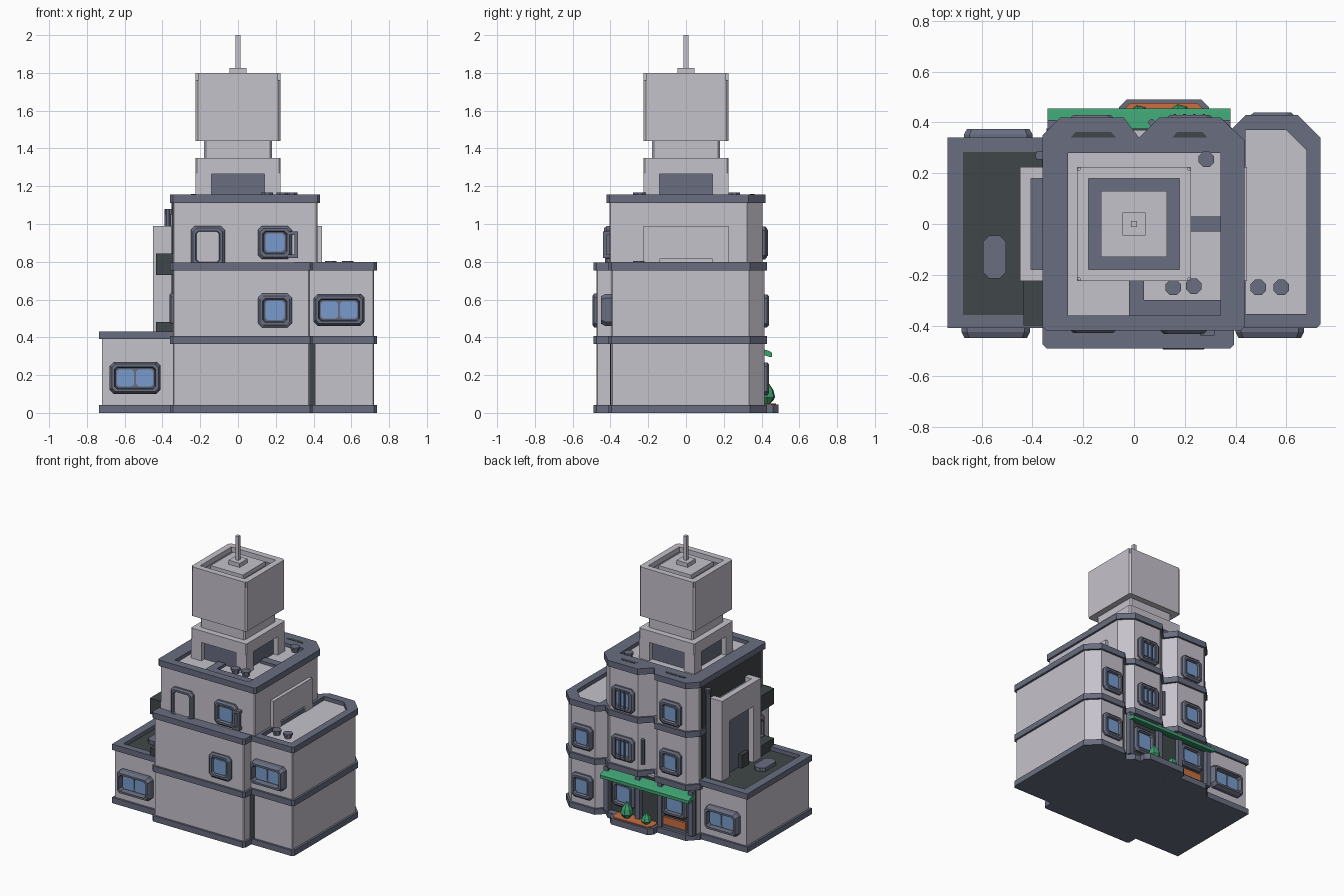
import bpy, math
from mathutils import Matrix, Vector

if "Cube" in bpy.data.objects:
    bpy.data.objects.remove(bpy.data.objects["Cube"])

def material(name, c):
    m = bpy.data.materials.new(name)
    m.diffuse_color = (*c, 1)
    m.use_nodes = True
    m.node_tree.nodes["Principled BSDF"].inputs["Base Color"].default_value = m.diffuse_color
    return m

WALL = material("pale wall", (.56, .54, .60))
TRIM = material("slate trim", (.138, .153, .216))
DARK = material("dark roof", (.051, .061, .065))
GLASS = material("blue glass", (.19, .33, .61))
GREEN = material("green", (.048, .352, .162))
ORANGE = material("orange", (.58, .156, .053))

def mesh(name, verts, faces, mat):
    me = bpy.data.meshes.new(name)
    me.from_pydata(verts, [], faces)
    me.materials.append(mat)
    ob = bpy.data.objects.new(name, me)
    bpy.context.collection.objects.link(ob)
    return ob

def prism(name, poly, z0, z1, mat):
    n = len(poly)
    v = [(x, y, z) for z in (z0, z1) for x, y in poly]
    f = [tuple(reversed(range(n))), tuple(range(n, 2 * n))]
    f += [(i, (i + 1) % n, n + (i + 1) % n, n + i) for i in range(n)]
    return mesh(name, v, f, mat)

def rect(x0, x1, y0, y1, c=0):
    if not c:
        return [(x0, y0), (x1, y0), (x1, y1), (x0, y1)]
    return [(x0 + c, y0), (x1 - c, y0), (x1, y0 + c), (x1, y1 - c),
            (x1 - c, y1), (x0 + c, y1), (x0, y1 - c), (x0, y0 + c)]

def box(name, x0, x1, y0, y1, z0, z1, mat, c=0):
    return prism(name, rect(x0, x1, y0, y1, c), z0, z1, mat)

def inset(poly, d):
    # mitred inward offset of a counter-clockwise outline
    out = []
    for i, p in enumerate(poly):
        p, a, b = Vector(p), Vector(poly[i - 1]), Vector(poly[(i + 1) % len(poly)])
        e, g = (p - a).normalized(), (b - p).normalized()
        n1, n2 = Vector((-e.y, e.x)), Vector((-g.y, g.x))
        out.append(tuple(p + (n1 + n2) * d / (1 + n1.dot(n2))))
    return out

def recess(ob, poly, z, top):
    # sunken roof: cut a well in the trim and lay a dark floor
    cut = prism(ob.name + "_cutter", poly, z, top + .1, TRIM)
    cut.hide_render = True
    cut.hide_viewport = True
    m = ob.modifiers.new("well", 'BOOLEAN')
    m.operation, m.object, m.solver = 'DIFFERENCE', cut, 'EXACT'
    prism(ob.name + "_floor", inset(poly, .0005), z - .002, z + .004, DARK)

def window(name, x, y, z, w, h, angle, panes=1, d=.03, fill=GLASS, border=.04):
    M = Matrix.Translation((x, y, z)) @ Matrix.Rotation(angle, 4, 'Z')
    loops = [(0, 0), (0, .55 * d), (.012, d), (.026, d), (.032, .35 * d)]
    v, f = [], []
    for s, dep in loops:
        a, b = w / 2 - s, h / 2 - s
        v += [(px, -dep, pz) for px, pz in rect(-a, a, -b, b, .022 - s * .3)]
    for k in range(len(loops) - 1):
        f += [(k * 8 + i, k * 8 + (i + 1) % 8, k * 8 + 8 + (i + 1) % 8, k * 8 + 8 + i) for i in range(8)]
    f.append(tuple(range(32, 40)))
    parts = [mesh(name + "_frame", v, f, TRIM)]
    pw = (w - 2 * border - .012 * (panes - 1)) / panes
    for i in range(panes):
        x0 = -w / 2 + border + i * (pw + .012)
        ph = h / 2 - border
        p = rect(x0, x0 + pw, -ph, ph, .012)
        v = [(a, -dd, b) for dd in (.35 * d, .35 * d + .006) for a, b in p]
        f = [tuple(range(8, 16))] + [(j, (j + 1) % 8, 8 + (j + 1) % 8, 8 + j) for j in range(8)]
        parts.append(mesh(name + "_pane", v, f, fill))
    for o in parts:
        o.data.transform(M)

def cylinder(name, x, y, z0, z1, r, mat, n=8):
    return prism(name, [(x + r * math.cos(math.tau * (i + .5) / n), y + r * math.sin(math.tau * (i + .5) / n))
                        for i in range(n)], z0, z1, mat)

# outlines of each volume (trim outline, walls sit slightly inside)
bays = [(.34, .42), (.10, .42), (.02, .34), (-.04, .42), (-.29, .42), (-.36, .35)]
third = [(-.36, -.405), (-.345, -.42), (.42, -.42), (.435, -.405), (.435, .33)] + bays
main = [(-.36, -.475), (-.345, -.49), (.38, -.49), (.395, -.475), (.395, .37)] + bays
right = [(.30, -.41), (.72, -.41), (.735, -.395), (.735, .34), (.645, .43), (.44, .43), (.38, .37), (.30, .37)]
left = rect(-.735, -.30, -.41, .34)

# ground floor and second floor
shop = main[:4] + [(.395, .385), (-.36, .385)]
prism("ground_floor_wall", inset(shop, .015), .02, .38, WALL)
prism("second_floor_wall", inset(main, .015), .38, .77, WALL)
prism("right_wing_wall", inset(right, .015), .02, .77, WALL)
prism("left_wing_wall", inset(left, .015), .02, .40, WALL)
for nm, o in (("main", main), ("right_wing", right)):
    prism(nm + "_base", o, 0, .042, TRIM)
    prism(nm + "_mid_trim", o, .365, .407, TRIM)
prism("left_wing_base", left, 0, .042, TRIM)
prism("main_roof_trim", main, .755, .797, TRIM)
rt = prism("right_wing_roof", right, .755, .798, TRIM)
recess(rt, [(.44, -.355), (.68, -.355), (.68, .29), (.60, .37), (.44, .37)], .765, .798)
lt = prism("left_wing_roof", left, .39, .432, TRIM)
recess(lt, rect(-.675, -.362, -.36, .285), .40, .432)
box("gap_shadow_panel", .375, .41, -.402, -.396, .042, .365, DARK)

# third floor
prism("third_floor_wall", inset(third, .015), .78, 1.13, WALL)
tt = prism("third_floor_roof", third, 1.112, 1.156, TRIM)
recess(tt, rect(-.26, .34, -.36, .28), 1.12, 1.156)
box("roof_beam_front", -.02, .04, -.365, -.2, 1.115, 1.15, TRIM)
box("roof_beam_side", .2, .345, -.03, .03, 1.115, 1.15, TRIM)
box("roof_beam_corner", .04, .345, -.365, -.30, 1.115, 1.15, TRIM)
for i, (a, b) in enumerate(((-.25, -.07), (.15, .29))):
    prism("bay_roof_inlay_%d" % i, [(a, .34), (b, .34), (b - .02, .362), (a + .02, .362)], 1.15, 1.158, DARK)

# tower with four legs, neck, head and mast
box("tower_core", -.18, .18, -.18, .18, 1.12, 1.44, WALL, .01)
box("tower_panel", -.19, .19, -.19, .19, 1.12, 1.27, TRIM)
for sx in (-1, 1):
    for sy in (-1, 1):
        xs, ys = sorted((sx * .14, sx * .225)), sorted((sy * .14, sy * .225))
        box("tower_leg", *xs, *ys, 1.12, 1.27, WALL)
box("tower_beam", -.225, .225, -.225, .225, 1.265, 1.35, WALL, .008)
box("tower_head", -.225, .225, -.225, .225, 1.44, 1.76, WALL, .012)
box("tower_head_floor", -.19, .19, -.19, .19, 1.755, 1.764, TRIM)
for s in (-1, 1):
    a, b = sorted((s * .18, s * .225))
    box("tower_rim_x", a, b, -.213, .213, 1.76, 1.80, WALL)
    box("tower_rim_y", -.213, .213, a, b, 1.76, 1.80, WALL)
box("tower_cap", -.13, .13, -.13, .13, 1.76, 1.795, WALL)
box("mast_base", -.045, .045, -.045, .045, 1.79, 1.825, WALL)
box("mast", -.012, .012, -.012, .012, 1.82, 2.0, WALL)

# side portal on the left and matching slab on the right
for s in (-1, 1):
    a, b = sorted((s * .14, s * .225))
    box("portal_leg", -.45, -.33, a, b, .40, .95, WALL)
    box("portal_rim_end", -.45, -.34, *sorted((s * .18, s * .225)), .95, .99, WALL)
    box("right_slab_leg", .40, .445, a, b, .77, .82, WALL)
box("portal_beam", -.45, -.33, -.225, .225, .815, .95, WALL)
box("portal_panel", -.41, -.33, -.145, .145, .40, .82, TRIM)
box("portal_rim", -.45, -.405, -.18, .18, .95, .99, WALL)
box("portal_top", -.41, -.34, -.18, .18, .945, .956, TRIM)
box("right_slab", .40, .445, -.225, .225, .815, .99, WALL)
box("left_dark_wall", -.352, -.34, -.37, .32, .42, 1.112, DARK)
box("left_vent_box", -.435, -.34, -.40, -.225, .73, .845, DARK)
box("left_low_box", -.435, -.34, -.40, -.225, .40, .48, DARK)
box("portal_low_box", -.44, -.40, -.10, -.02, .40, .50, DARK)
window("left_window", -.345, -.33, .545, .15, .18, -math.pi / 2, d=.018)

# front windows and door
for nm, x, y, z, w, h, p, d in (
        ("left_wing", -.545, -.395, .185, .27, .17, 2, .055), ("right_wing", .535, -.395, .545, .27, .17, 2, .055),
        ("second_floor", .195, -.475, .542, .18, .18, 1, .02), ("third_floor", .195, -.405, .902, .18, .175, 1, .028)):
    window(nm + "_front_window", x, y, z, w, h, 0, p, d)
window("terrace_door", -.16, -.405, .88, .18, .22, 0, d=.025, fill=WALL, border=.03)
box("window_rail", .30, .318, -.44, -.42, .82, .96, TRIM)
for z in (.82, .942):
    box("window_rail_arm", .26, .318, -.44, -.40, z, z + .018, TRIM)

# back windows
window("left_wing_back_window", -.535, .325, .185, .27, .17, math.pi, 2, .05)
for z in (.54, .90):
    window("bay_window_a", -.165, .405, z, .17, .175, math.pi, d=.025)
    window("bay_window_b", .22, .405, z, .18, .175, math.pi, d=.025)
    for i in range(4):
        box("window_bar", .156 + i * .038, .166 + i * .038, .424, .434, z - .07, z + .07, TRIM)
for z in (.18, .54):
    window("wing_back_window", .545, .415, z, .17, .175, math.pi, d=.025)

# shop front, awning, planter and bushes
box("shop_front_panel", -.345, .38, .36, .376, .04, .366, DARK)
for x in (-.34, -.09, .09, .345):
    box("shop_column", x, x + .035, .36, .41, .04, .366, TRIM)
window("shop_window", .235, .375, .19, .18, .19, math.pi, d=.03)
window("shop_door_window", -.18, .375, .22, .2, .17, math.pi, d=.03)
box("shop_door_sill", -.28, -.08, .375, .40, .04, .06, TRIM)
box("shop_door_panel", -.27, -.09, .37, .392, .06, .115, ORANGE)
aw = [(.36, .352), (.36, .325), (.445, .295), (.455, .295), (.455, .318), (.44, .328)]
n = len(aw)
mesh("awning", [(x, y, z) for x in (-.34, .38) for y, z in aw],
     [tuple(range(n)), tuple(reversed(range(n, 2 * n)))] +
     [(i, i + n, (i + 1) % n + n, (i + 1) % n) for i in range(n)], GREEN)
box("planter", -.06, .295, .35, .49, 0, .045, TRIM, .03)
box("planter_bed", -.04, .275, .37, .477, .04, .051, ORANGE, .025)
for x, y, z0, h, r in ((.18, .428, .045, .125, .045), (.02, .43, .045, .085, .038)):
    prof = [(.35, 0), (1, .3), (.8, .6), (.05, 1)]
    v = [(x + r * a * math.cos(math.tau * i / 7), y + r * a * math.sin(math.tau * i / 7), z0 + h * b)
         for a, b in prof for i in range(7)]
    f = [(k * 7 + i, k * 7 + (i + 1) % 7, k * 7 + 7 + (i + 1) % 7, k * 7 + 7 + i) for k in range(3) for i in range(7)]
    mesh("bush", v, f + [tuple(range(21, 28)), tuple(reversed(range(7)))], GREEN)

# pipes, roof vents and skylight
cylinder("left_pipe", -.372, .27, .41, 1.08, .018, TRIM)
box("left_pipe_elbow", -.385, -.34, .255, .285, 1.05, 1.08, TRIM)
cylinder("bay_pipe", .07, .40, .46, .64, .014, TRIM)
for x, y, z in ((.155, -.25, 1.167), (.235, -.245, 1.167), (.285, .255, 1.167), (.49, -.25, .805), (.58, -.25, .805)):
    cylinder("roof_vent", x, y, z - .05, z - .012, .024, TRIM)
    cylinder("roof_vent_cap", x, y, z - .014, z, .033, TRIM)
box("skylight", -.595, -.505, -.215, -.045, .40, .43, TRIM, .025)
